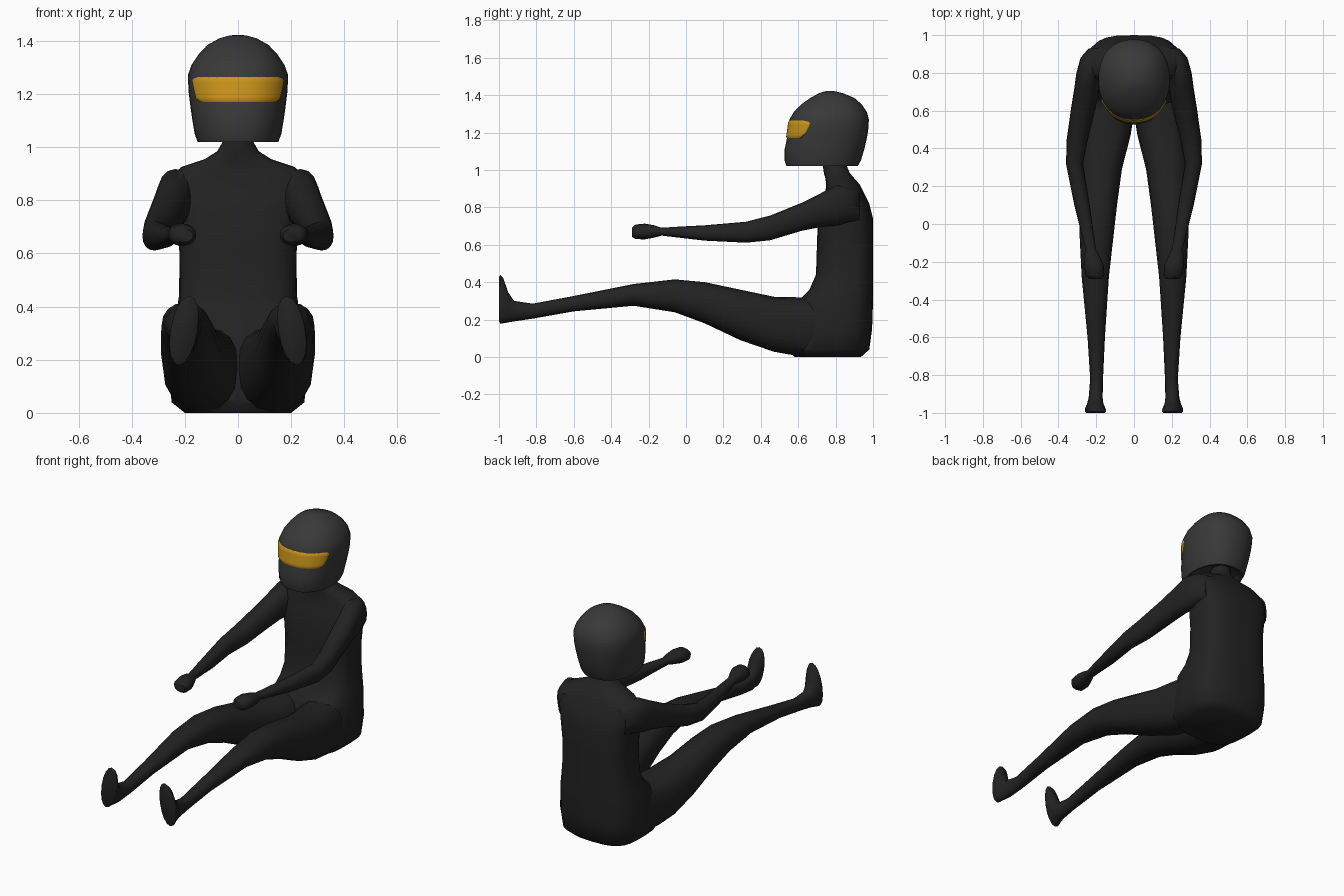
import bpy, bmesh, math
from mathutils import Vector

if "Cube" in bpy.data.objects:
    bpy.data.objects.remove(bpy.data.objects["Cube"])


def material(name, rgb):
    m = bpy.data.materials.new(name)
    m.diffuse_color = (*rgb, 1)
    m.use_nodes = True
    m.node_tree.nodes["Principled BSDF"].inputs["Base Color"].default_value = m.diffuse_color
    return m


def sup(a, n):
    # point on a unit superellipse
    c, s = math.cos(a), math.sin(a)
    return (math.copysign(abs(c) ** (2 / n), c), math.copysign(abs(s) ** (2 / n), s))


def finish(name, bm, mat, angle=50):
    bmesh.ops.recalc_face_normals(bm, faces=bm.faces[:])
    me = bpy.data.meshes.new(name)
    bm.to_mesh(me)
    bm.free()
    me.materials.append(mat)
    ob = bpy.data.objects.new(name, me)
    bpy.context.collection.objects.link(ob)
    smooth(ob, angle)
    return ob


def smooth(ob, angle):
    bpy.ops.object.select_all(action='DESELECT')
    ob.select_set(True)
    bpy.context.view_layer.objects.active = ob
    bpy.ops.object.shade_smooth_by_angle(angle=math.radians(angle))


def loft(name, rings, mat):
    bm = bmesh.new()
    loops = [[bm.verts.new(p) for p in r] for r in rings]
    n = len(loops[0])
    for a, b in zip(loops, loops[1:]):
        for i in range(n):
            j = (i + 1) % n
            bm.faces.new((a[i], a[j], b[j], b[i]))
    bm.faces.new(loops[0])
    bm.faces.new(loops[-1])
    return finish(name, bm, mat)


def flat_ring(z, hx, y0, y1, n, seg):
    # horizontal section: half width, front and back y
    pts = [sup(2 * math.pi * i / seg, n) for i in range(seg)]
    return [Vector((hx * c, (y0 + y1) / 2 + (y1 - y0) / 2 * s, z)) for c, s in pts]


def limb_ring(side, y, cx, cz, rx, rz, n=2.2, shear=0.0, seg=16):
    # upright section across a limb that runs along y
    pts = [sup(2 * math.pi * i / seg, n) for i in range(seg)]
    return [Vector((side * (cx + rx * c + shear * rz * s), y, cz + rz * s)) for c, s in pts]


suit = material("suit_black", (0.016, 0.016, 0.016))
shell = material("helmet_grey", (0.04, 0.04, 0.04))
amber = material("visor_amber", (0.6, 0.3, 0.01))

# torso: z, half width, front y, back y, squareness
TORSO = [(0.0, .20, .58, .935, 3), (.04, .25, .55, .98, 3), (.15, .26, .56, .995, 3),
         (.30, .25, .60, 1.0, 3), (.36, .235, .66, 1.0, 3), (.44, .222, .695, 1.0, 3),
         (.60, .22, .70, 1.0, 3), (.74, .235, .705, 1.0, 3), (.82, .255, .73, .98, 2.8),
         (.88, .26, .745, .95, 2.6), (.925, .215, .75, .927, 2.4), (.955, .125, .745, .90, 2.2),
         (.985, .078, .737, .875, 2), (1.02, .058, .732, .86, 2), (1.07, .055, .73, .855, 2)]
body = loft("body", [flat_ring(z, h, a, b, n, 24) for z, h, a, b, n in TORSO], suit)

# legs and feet: y, centre x, centre z, half width, half height, squareness, lean
LEG = [(.85, .12, .17, .11, .14), (.60, .131, .162, .134, .157, 2.6), (.47, .15, .175, .132, .147, 2.5),
       (.29, .177, .225, .113, .135), (.10, .19, .29, .10, .11), (-.06, .198, .327, .09, .088),
       (-.28, .205, .332, .072, .058), (-.60, .2, .285, .046, .041), (-.82, .198, .245, .034, .04),
       (-.92, .203, .245, .037, .055), (-.95, .205, .265, .043, .08, 2.1, -.1),
       (-.978, .205, .302, .051, .122, 2.1, -.15), (-.993, .203, .309, .052, .13, 2.1, -.15),
       (-1.0, .203, .309, .046, .118, 2.1, -.15)]

# arms and closed hands
ARM = [(.93, .19, .80, .05, .08), (.88, .213, .815, .07, .095), (.80, .235, .81, .07, .108),
       (.72, .25, .785, .066, .09), (.62, .267, .75, .065, .075), (.45, .30, .69, .056, .066),
       (.32, .315, .667, .045, .056), (.10, .275, .663, .041, .041), (-.02, .252, .667, .034, .031),
       (-.13, .23, .67, .029, .021), (-.17, .222, .671, .041, .033), (-.22, .212, .671, .052, .042),
       (-.27, .207, .669, .05, .039), (-.29, .203, .667, .034, .024)]

for side in (-1, 1):
    for name, table in (("leg", LEG), ("arm", ARM)):
        part = loft(name, [limb_ring(side, *row) for row in table], suit)
        mod = body.modifiers.new("join", 'BOOLEAN')
        mod.operation, mod.solver, mod.object = 'UNION', 'EXACT', part
        bpy.context.view_layer.objects.active = body
        bpy.ops.object.modifier_apply(modifier=mod.name)
        bpy.data.objects.remove(part)
smooth(body, 50)

# helmet shell: z, half width, front y, back y, with a hollow underneath
HELMET = [(1.05, .12, .60, .87), (1.022, .14, .555, .90), (1.02, .152, .537, .918),
          (1.05, .163, .527, .935), (1.11, .173, .527, .953), (1.16, .18, .538, .965),
          (1.21, .186, .545, .974), (1.27, .189, .553, .978), (1.31, .175, .577, .967),
          (1.35, .148, .615, .94), (1.385, .115, .665, .90), (1.41, .07, .71, .84),
          (1.42, .035, .74, .80), (1.423, .01, .76, .78)]
loft("helmet", [flat_ring(*row, 2.25, 32) for row in HELMET], shell)


def helmet_point(z, t, grow):
    # point on the shell at angle t from straight ahead
    for a, b in zip(HELMET[2:], HELMET[3:]):
        if a[0] <= z <= b[0]:
            k = (z - a[0]) / (b[0] - a[0])
            h, y0, y1 = [a[i] + k * (b[i] - a[i]) for i in (1, 2, 3)]
            c, s = sup(t - math.pi / 2, 2.25)
            return Vector(((h + grow) * c, (y0 + y1) / 2 + ((y1 - y0) / 2 + grow) * s, z))


# visor: a curved patch on the shell with its rim tucked in
bm = bmesh.new()
NU, NV = 32, 8
grid = []
for j in range(NV + 1):
    v = j / NV * 2 - 1
    row = []
    for i in range(NU + 1):
        u = i / NU * 2 - 1
        z = 1.217 + .053 * v * (1 - .3 * abs(u) ** 12)
        t = u * math.radians(63 + 5 * v - 3 * v ** 6)
        rim = i in (0, NU) or j in (0, NV)
        row.append(bm.verts.new(helmet_point(z, t, -.005 if rim else .005)))
    grid.append(row)
for a, b in zip(grid, grid[1:]):
    for i in range(NU):
        bm.faces.new((a[i], a[i + 1], b[i + 1], b[i]))
visor = finish("visor", bm, amber)
